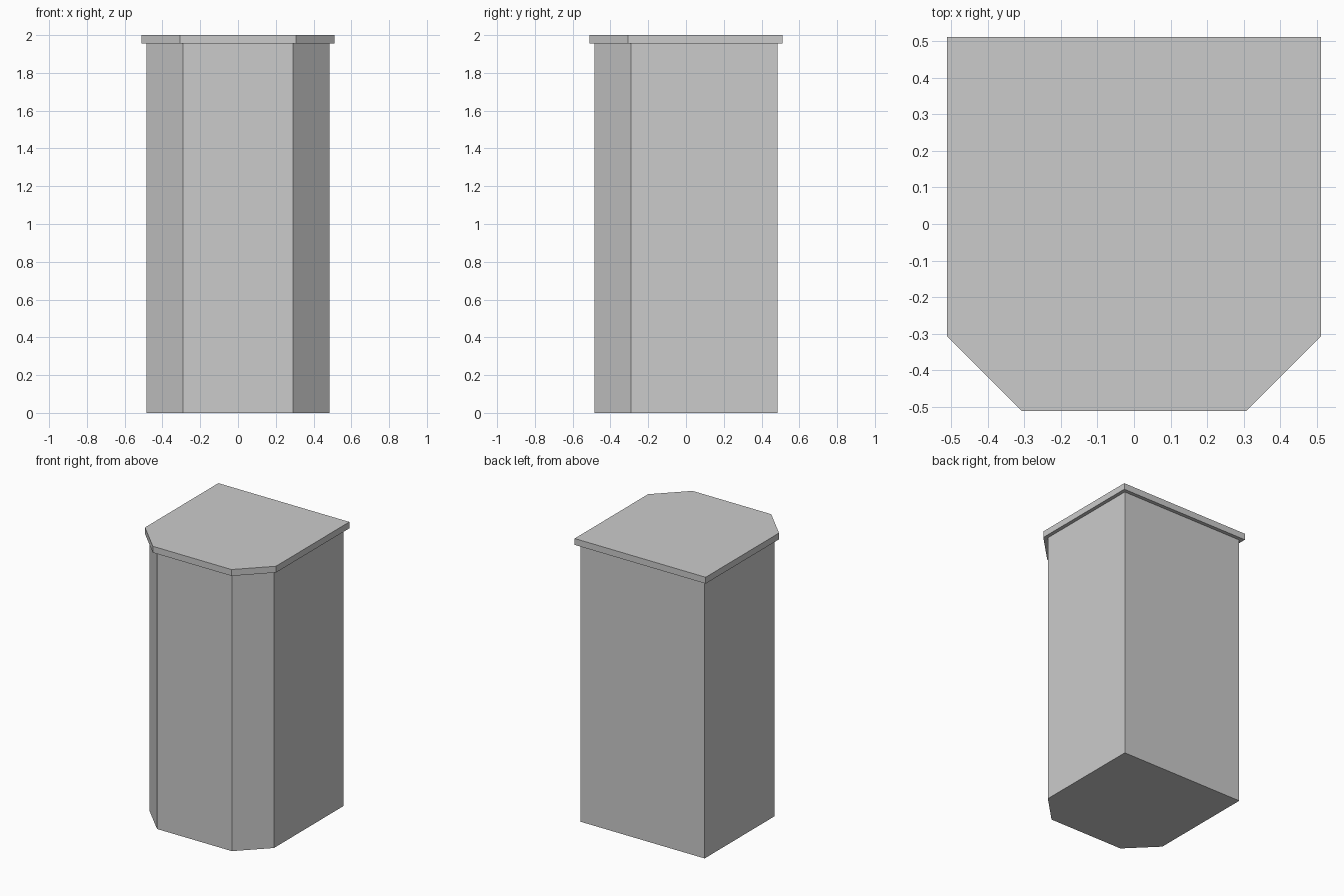
import bpy, bmesh

if "Cube" in bpy.data.objects:
    bpy.data.objects.remove(bpy.data.objects["Cube"])


def chamfered_prism(name, half, inner, z0, z1):
    """Square column whose two front corners are cut off at 45 degrees."""
    outline = [(half, half), (-half, half), (-half, -inner),
               (-inner, -half), (inner, -half), (half, -inner)]
    bm = bmesh.new()
    base = bm.faces.new([bm.verts.new((x, y, z0)) for x, y in outline])
    top = bmesh.ops.extrude_face_region(bm, geom=[base], use_keep_orig=True)
    verts = [g for g in top["geom"] if isinstance(g, bmesh.types.BMVert)]
    bmesh.ops.translate(bm, verts=verts, vec=(0, 0, z1 - z0))
    bmesh.ops.recalc_face_normals(bm, faces=bm.faces[:])
    mesh = bpy.data.meshes.new(name)
    bm.to_mesh(mesh)
    bm.free()
    obj = bpy.data.objects.new(name, mesh)
    bpy.context.collection.objects.link(obj)
    return obj


# Tall body
chamfered_prism("cabinet_body", 0.485, 0.292, 0.0, 1.955)
# Thin overhanging lid
chamfered_prism("top_slab", 0.511, 0.307, 1.955, 2.0)
